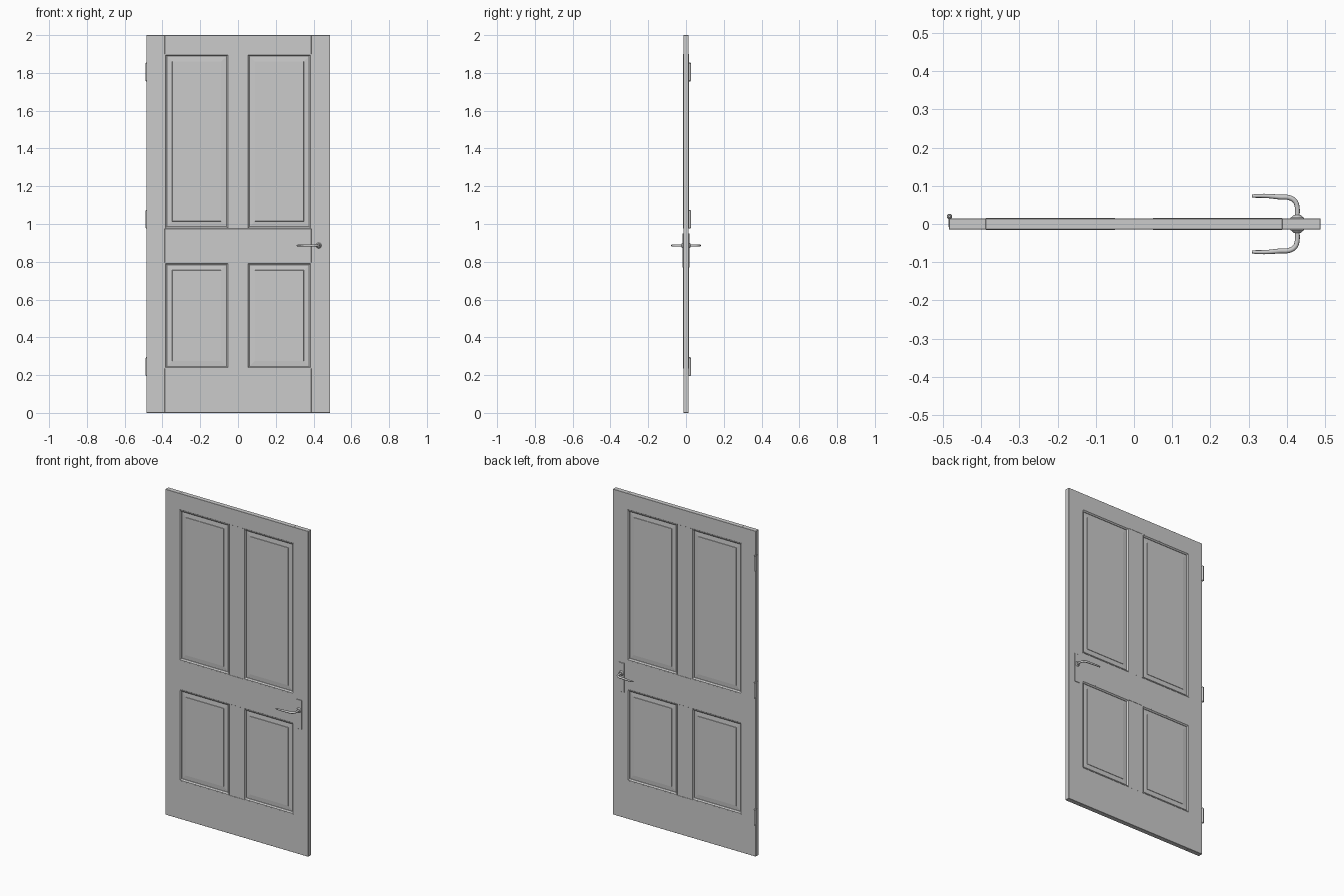
import bpy, bmesh, math
from mathutils import Vector, Matrix

if "Cube" in bpy.data.objects:
    bpy.data.objects.remove(bpy.data.objects["Cube"])

T = 0.0145                      # half thickness of the door
LEFT, RIGHT = -0.484, 0.488     # outer edges
STILE, MULL = 0.388, 0.05       # inner stile edge, half centre post
ROWS = {"lower": (0.235, 0.795), "upper": (0.975, 1.9)}


def finish(name, bm, smooth=False):
    bmesh.ops.recalc_face_normals(bm, faces=bm.faces[:])
    me = bpy.data.meshes.new(name)
    bm.to_mesh(me)
    bm.free()
    ob = bpy.data.objects.new(name, me)
    bpy.context.collection.objects.link(ob)
    if smooth:
        bpy.ops.object.select_all(action='DESELECT')
        ob.select_set(True)
        bpy.context.view_layer.objects.active = ob
        bpy.ops.object.shade_smooth_by_angle(angle=math.radians(40))
    return ob


def box(name, x0, x1, y0, y1, z0, z1, bevel=0.0):
    bm = bmesh.new()
    bmesh.ops.create_cube(bm, size=1)
    bmesh.ops.scale(bm, vec=(x1 - x0, y1 - y0, z1 - z0), verts=bm.verts)
    bmesh.ops.translate(bm, vec=((x0 + x1) / 2, (y0 + y1) / 2, (z0 + z1) / 2), verts=bm.verts)
    ob = finish(name, bm)
    if bevel:
        m = ob.modifiers.new("edge", 'BEVEL')
        m.width, m.segments = bevel, 1
    return ob


def framed_loft(name, x0, x1, z0, z1, profile, fill):
    """Mitred rectangle loops following (inset, y) pairs; fill caps both ends,
    otherwise the profile closes on itself."""
    bm = bmesh.new()
    loops = [[bm.verts.new(p) for p in ((x0 + i, y, z0 + i), (x1 - i, y, z0 + i),
                                        (x1 - i, y, z1 - i), (x0 + i, y, z1 - i))]
             for i, y in profile]
    pairs = list(zip(loops, loops[1:]))
    if fill:
        bm.faces.new(loops[0])
        bm.faces.new(loops[-1])
    else:
        pairs.append((loops[-1], loops[0]))
    for a, b in pairs:
        for k in range(4):
            n = (k + 1) % 4
            bm.faces.new((a[k], a[n], b[n], b[k]))
    return finish(name, bm)


def cylinder(name, r1, r2, p0, p1, seg=24):
    p0, p1 = Vector(p0), Vector(p1)
    d = p1 - p0
    mat = Matrix.Translation((p0 + p1) / 2) @ d.to_track_quat('Z', 'Y').to_matrix().to_4x4()
    bm = bmesh.new()
    bmesh.ops.create_cone(bm, cap_ends=True, segments=seg, radius1=r1, radius2=r2,
                          depth=d.length, matrix=mat)
    return finish(name, bm, True)


# Frame: stiles, rails and centre posts
box("hinge_stile", LEFT, -STILE, -T, T, 0, 2, 0.0008)
box("lock_stile", STILE, RIGHT, -T, T, 0, 2, 0.0008)
for name, z0, z1 in (("bottom_rail", 0, 0.235), ("lock_rail", 0.795, 0.975), ("top_rail", 1.9, 2)):
    box(name, -STILE, STILE, -T, T, z0, z1, 0.0008)
for row, (z0, z1) in ROWS.items():
    box(row + "_centre_post", -MULL, MULL, -T + 0.001, T - 0.001, z0, z1)

# Raised panels, and mouldings on both faces
half = [(0.04, 0.0105), (0.039, 0.0085), (0.008, 0.006), (0.0, 0.006)]
panel_profile = [(i, -y) for i, y in half] + [(i, y) for i, y in reversed(half)]
for row, (z0, z1) in ROWS.items():
    for side, x0, x1 in (("left", -STILE, -MULL), ("right", MULL, STILE)):
        framed_loft(f"{row}_{side}_panel", x0, x1, z0, z1, panel_profile, True)
        for face, s in (("front", -1), ("back", 1)):
            prof = [(0, 0.005), (0, T + 0.001), (0.004, T + 0.001),
                    (0.007, 0.012), (0.011, 0.009), (0.012, 0.005)]
            framed_loft(f"{row}_{side}_{face}_moulding", x0, x1, z0, z1,
                        [(i, s * y) for i, y in prof], False)

# Hinges: barrel, end tips and a leaf on the door edge
for n, zc in enumerate((0.245, 1.025, 1.805), 1):
    hx, hy = LEFT + 0.001, 0.0195
    cylinder(f"hinge_barrel_{n}", 0.007, 0.007, (hx, hy, zc - 0.046), (hx, hy, zc + 0.046))
    for tip, s in (("top", 1), ("bottom", -1)):
        cylinder(f"hinge_tip_{tip}_{n}", 0.006, 0.003, (hx, hy, zc + s * 0.046),
                 (hx, hy, zc + s * 0.05))
    box(f"hinge_leaf_{n}", LEFT - 0.0015, LEFT + 0.001, -0.008, 0.018, zc - 0.046, zc + 0.046)

# Lever handles on both faces
HX, HZ = 0.427, 0.886
path = [(HX, 0.016, 0.0062), (HX, 0.044, 0.0062), (HX - 0.005, 0.059, 0.0064),
        (HX - 0.019, 0.0685, 0.0066), (HX - 0.045, 0.0705, 0.0064),
        (HX - 0.08, 0.0735, 0.0056), (HX - 0.108, 0.0735, 0.005), (HX - 0.118, 0.073, 0.0035)]
for face, s in (("front", -1), ("back", 1)):
    box(face + "_handle_plate", HX - 0.018, HX + 0.018, *sorted((s * (T - 0.001), s * (T + 0.003))),
        0.77, 0.95, 0.001)
    cylinder(face + "_handle_collar", 0.015, 0.010, (HX, s * (T + 0.003), HZ), (HX, s * 0.023, HZ))
    cu = bpy.data.curves.new(face + "_lever", 'CURVE')
    cu.dimensions = '3D'
    cu.bevel_depth, cu.bevel_resolution, cu.use_fill_caps = 1.0, 3, True
    sp = cu.splines.new('BEZIER')
    sp.bezier_points.add(len(path) - 1)
    sp.resolution_u = 5
    for bp, (x, y, r) in zip(sp.bezier_points, path):
        bp.co = (x, s * y, HZ)
        bp.radius = r
        bp.handle_left_type = bp.handle_right_type = 'AUTO'
    ob = bpy.data.objects.new(face + "_lever", cu)
    bpy.context.collection.objects.link(ob)
    bpy.ops.object.select_all(action='DESELECT')
    ob.select_set(True)
    bpy.context.view_layer.objects.active = ob
    bpy.ops.object.convert(target='MESH')
    bpy.ops.object.shade_smooth_by_angle(angle=math.radians(50))
